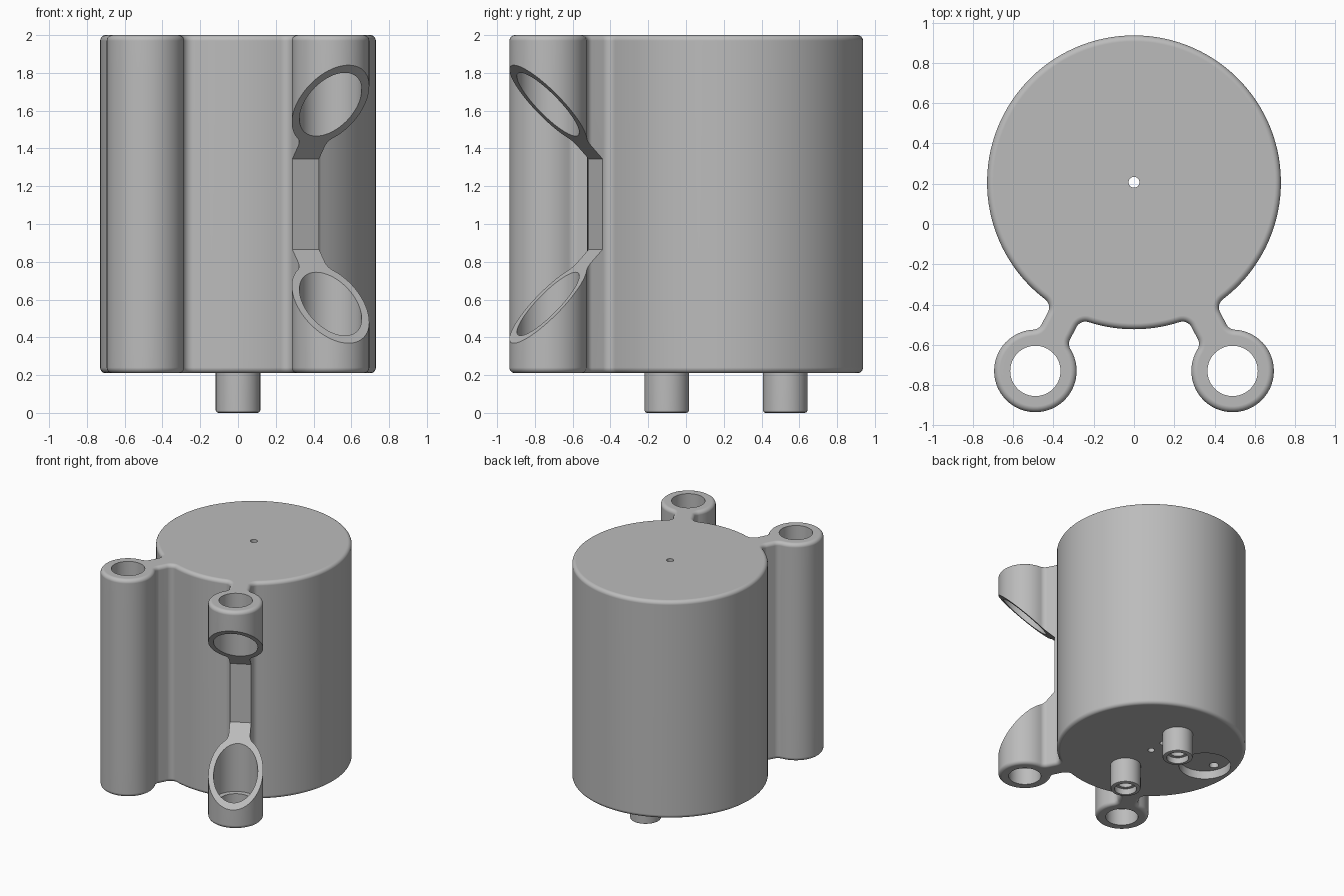
import bpy, bmesh
from math import sin, cos, pi, atan2, sqrt, hypot, radians
from mathutils import Matrix, Vector

cube = bpy.data.objects.get("Cube")
if cube:
    bpy.data.objects.remove(cube, do_unlink=True)

grey = bpy.data.materials.new("plain_grey")
grey.use_nodes = True
grey.diffuse_color = (0.5, 0.5, 0.5, 1)
grey.node_tree.nodes["Principled BSDF"].inputs["Base Color"].default_value = (0.5, 0.5, 0.5, 1)

# Main dimensions
AXIS_Y = 0.207          # body axis
BODY_R = 0.73
LUG = Vector((0.49, -0.73))
LUG_R = 0.205
LUG_D = hypot(LUG.x, LUG.y - AXIS_Y)
LUG_ANGLE = atan2(LUG.y - AXIS_Y, LUG.x)
WEB = 0.08              # half width of the web
FILLET = 0.05
BOTTOM, TOP, ROUND = 0.21, 2.0, 0.03
MID = (BOTTOM + TOP) / 2


def arc(cx, cy, r, a0, a1, n):
    return [(cx + r * cos(a0 + (a1 - a0) * i / n), cy + r * sin(a0 + (a1 - a0) * i / n))
            for i in range(n + 1)]


def outline(d):
    """Body, webs and lugs as one filleted outline, inset by d."""
    R, r, w, f = BODY_R - d, LUG_R - d, WEB - d, FILLET + d
    u_body = sqrt((R + f) ** 2 - (w + f) ** 2)
    u_lug = LUG_D - sqrt((r + f) ** 2 - (w + f) ** 2)
    a = atan2(w + f, u_lug - LUG_D)
    b = atan2(w + f, u_body)
    half = (arc(LUG_D, 0, r, 0, a, 24)
            + arc(u_lug, w + f, f, a - pi, -pi / 2, 8)[1:]
            + arc(u_body, w + f, f, -pi / 2, b - pi, 8))
    lug = [(u, -v) for u, v in reversed(half[1:])] + half

    def place(angle):
        return [(u * cos(angle) - v * sin(angle), u * sin(angle) + v * cos(angle)) for u, v in lug]

    right, left = -pi - LUG_ANGLE, LUG_ANGLE
    return (place(right) + arc(0, 0, R, right + b, left - b, 14)[1:-1]
            + place(left) + arc(0, 0, R, left + b, right + 2 * pi - b, 96)[1:-1])


def finish(bm, name):
    bmesh.ops.recalc_face_normals(bm, faces=bm.faces)
    mesh = bpy.data.meshes.new(name)
    bm.to_mesh(mesh)
    bm.free()
    mesh.materials.append(grey)
    ob = bpy.data.objects.new(name, mesh)
    bpy.context.collection.objects.link(ob)
    return ob


def activate(ob):
    bpy.ops.object.select_all(action='DESELECT')
    ob.select_set(True)
    bpy.context.view_layer.objects.active = ob


def smooth(ob):
    activate(ob)
    bpy.ops.object.shade_smooth_by_angle(angle=radians(32))
    mod = ob.modifiers.new("even_shading", 'WEIGHTED_NORMAL')
    mod.keep_sharp = True


def cylinder(name, x, y, r, z0, z1, n=64):
    bm = bmesh.new()
    bmesh.ops.create_cone(bm, cap_ends=True, segments=n, radius1=r, radius2=r, depth=z1 - z0,
                          matrix=Matrix.Translation((x, y, (z0 + z1) / 2)))
    return finish(bm, name)


def cut(target, cutter):
    cutter.hide_render = True
    mod = target.modifiers.new("cut", 'BOOLEAN')
    mod.operation, mod.solver, mod.object = 'DIFFERENCE', 'EXACT', cutter
    activate(target)
    bpy.ops.object.modifier_apply(modifier=mod.name)
    bpy.data.objects.remove(cutter, do_unlink=True)


# Body with lugs: stacked outlines with rounded top and bottom edges
STEPS = 6
levels = [(ROUND * (1 - sin(pi / 2 * k / STEPS)), BOTTOM + ROUND * (1 - cos(pi / 2 * k / STEPS)))
          for k in range(STEPS + 1)]
levels += [(d, 2 * MID - z) for d, z in reversed(levels)]
bm = bmesh.new()
rings = [[bm.verts.new((x, y + AXIS_Y, z)) for x, y in outline(d)] for d, z in levels]
for low, high in zip(rings, rings[1:]):
    for i in range(len(low)):
        bm.faces.new((low[i - 1], low[i], high[i], high[i - 1]))
bm.faces.new(rings[0])
bm.faces.new(rings[-1])
body = finish(bm, "body_with_lugs")

# Sloping gap between the upper and lower lugs, and stepped lug bores
gap = [(0.774, MID - 0.24), (1.4, MID - 0.876), (1.4, MID + 0.876), (0.774, MID + 0.24)]
for side in (1, -1):
    angle = LUG_ANGLE if side == 1 else -pi - LUG_ANGLE
    bm = bmesh.new()
    face = bm.faces.new([bm.verts.new((u, -0.3, z)) for u, z in gap])
    ext = bmesh.ops.extrude_face_region(bm, geom=[face])
    bmesh.ops.translate(bm, vec=(0, 0.6, 0),
                        verts=[v for v in ext["geom"] if isinstance(v, bmesh.types.BMVert)])
    bm.transform(Matrix.Translation((0, AXIS_Y, 0)) @ Matrix.Rotation(angle, 4, 'Z'))
    cut(body, finish(bm, "gap_cutter"))
    cut(body, cylinder("wide_bore_cutter", side * LUG.x, LUG.y, 0.165, BOTTOM + 0.14, TOP - 0.14))
    cut(body, cylinder("bore_cutter", side * LUG.x, LUG.y, 0.125, 0, 2.2))

# Centre hole, small vent, round recess underneath and its hole
cut(body, cylinder("centre_cutter", 0, AXIS_Y, 0.027, 0, 2.2, 24))
cut(body, cylinder("vent_cutter", 0, AXIS_Y + 0.14, 0.025, 0, 0.5, 24))
cut(body, cylinder("recess_cutter", -0.475, AXIS_Y + 0.08, 0.2, 0, BOTTOM + 0.07))
cut(body, cylinder("recess_hole_cutter", -0.6, AXIS_Y + 0.04, 0.037, 0, 0.5, 32))
smooth(body)

# Hollow pegs underneath
profile = [(0.06, 0.16), (0.06, 0.05), (0.085, 0.05), (0.085, 0), (0.104, 0),
           (0.114, 0.004), (0.118, 0.014), (0.118, 0.24)]
for name, y in (("front_peg", -0.102), ("back_peg", 0.525)):
    bm = bmesh.new()
    loops = [[bm.verts.new((x, y + v, z)) for x, v in arc(0, 0, r, 0, 2 * pi, 48)[:-1]]
             for r, z in profile]
    for a, b in zip(loops, loops[1:]):
        for i in range(48):
            bm.faces.new((a[i - 1], a[i], b[i], b[i - 1]))
    bm.faces.new(loops[0])
    bm.faces.new(loops[-1])
    smooth(finish(bm, name))
